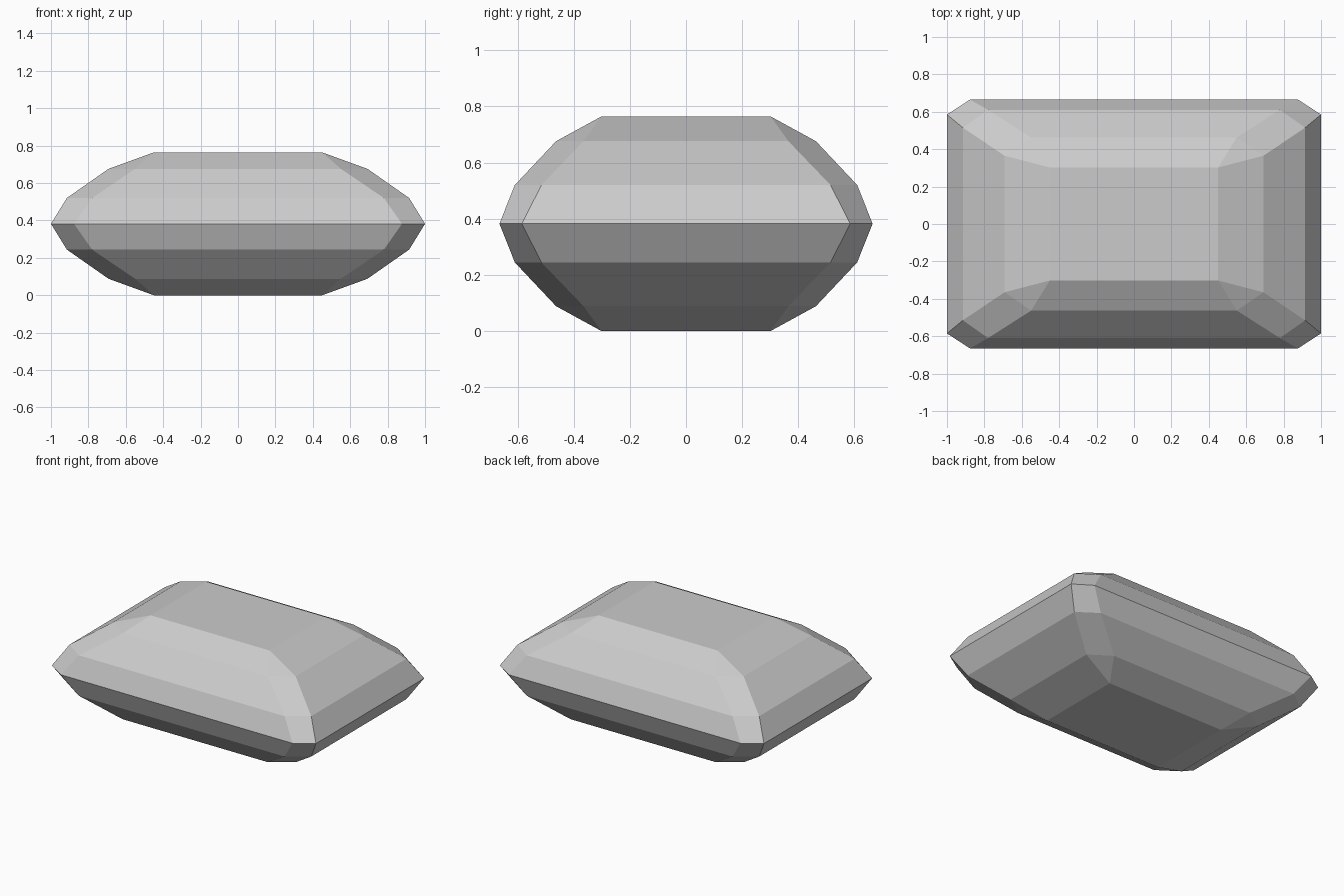
import bpy
import bmesh

cube = bpy.data.objects.get("Cube")
if cube:
    bpy.data.objects.remove(cube, do_unlink=True)

# Stone colour
grey = bpy.data.materials.new("stone grey")
grey.use_nodes = True
colour = (0.6, 0.6, 0.6, 1)
grey.diffuse_color = colour
grey.node_tree.nodes["Principled BSDF"].inputs["Base Color"].default_value = colour

MID = 0.382
# Half width, half depth, corner cut along x and y, height above the girdle
GIRDLE = (1.0, 0.665, 0.123, 0.08, 0)
STEPS = [(0.915, 0.61, 0.135, 0.095, 0.138),
         (0.692, 0.463, 0.142, 0.098, 0.294)]
TABLE = (0.45, 0.302, 0, 0, MID)


def add_ring(bm, step, side):
    """Rectangle with cut corners, counter-clockwise; an uncut one has four points."""
    w, d, cx, cy, h = step
    points = []
    for sx, sy in ((1, 1), (-1, 1), (-1, -1), (1, -1)):
        pair = [(sx * w, sy * (d - cy)), (sx * (w - cx), sy * d)]
        points += pair if sx == sy else pair[::-1]
    z = MID + side * h
    if cx == 0:
        corners = [bm.verts.new((x, y, z)) for x, y in points[::2]]
        return [v for v in corners for _ in range(2)]
    return [bm.verts.new((x, y, z)) for x, y in points]


def bridge(bm, a, b):
    """Facets between two rings; repeated points collapse to triangles."""
    for i in range(len(a)):
        j = (i + 1) % len(a)
        bm.faces.new(list(dict.fromkeys((a[i], a[j], b[j], b[i]))))


# Step-cut gem, crown and pavilion mirrored about the girdle
bm = bmesh.new()
girdle = add_ring(bm, GIRDLE, 1)
for side in (1, -1):
    ring = girdle
    for step in STEPS + [TABLE]:
        upper = add_ring(bm, step, side)
        bridge(bm, ring, upper)
        ring = upper
    bm.faces.new(ring[::2])
bmesh.ops.recalc_face_normals(bm, faces=bm.faces)

mesh = bpy.data.meshes.new("step_cut_gem")
bm.to_mesh(mesh)
bm.free()
mesh.materials.append(grey)
gem = bpy.data.objects.new("step_cut_gem", mesh)
bpy.context.collection.objects.link(gem)
